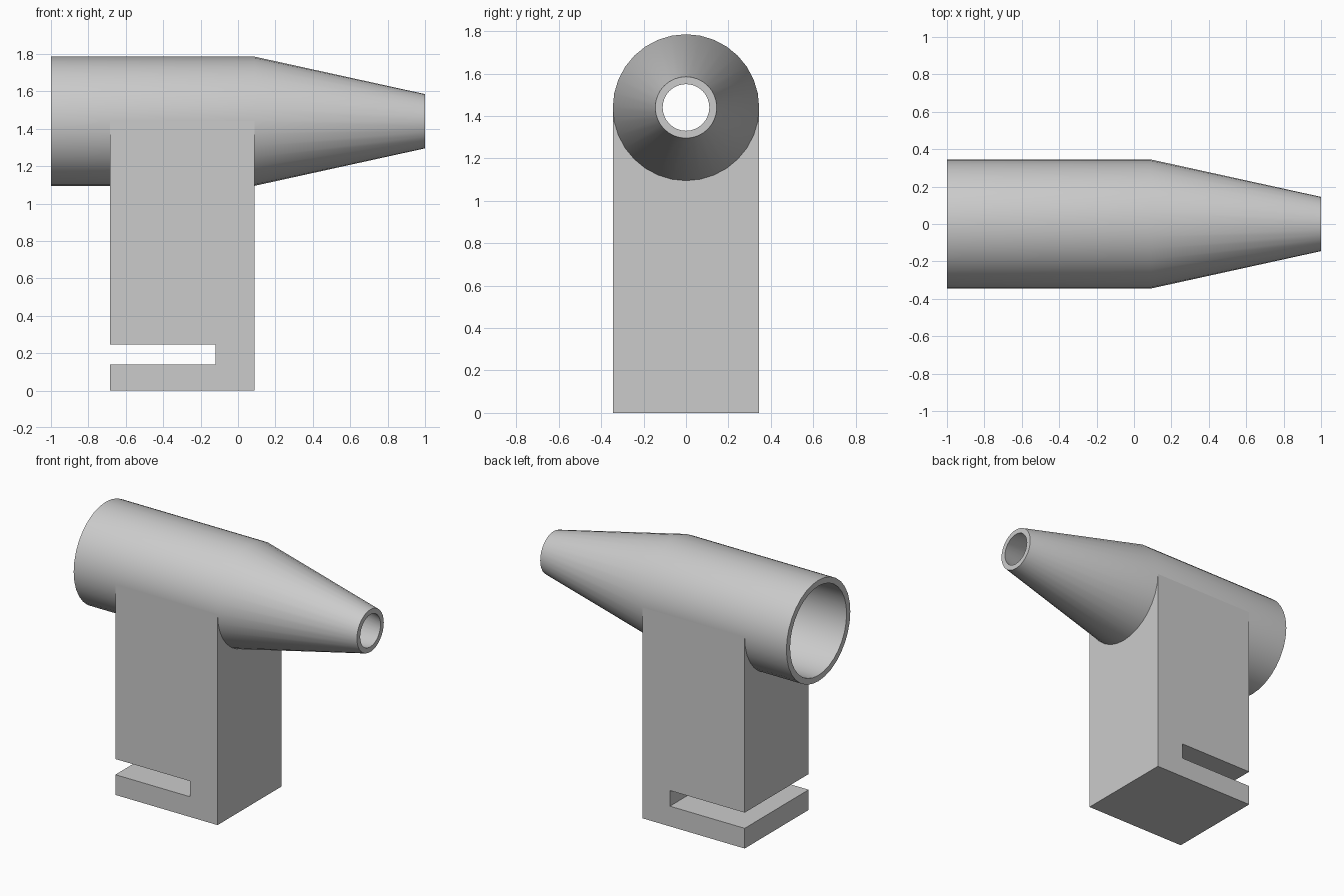
import bpy, bmesh, math
from mathutils import Matrix

cube = bpy.data.objects.get("Cube")
if cube:
    bpy.data.objects.remove(cube, do_unlink=True)

AXIS_Z = 1.44    # height of the barrel axis
RADIUS = 0.345
SEGMENTS = 32

grey = bpy.data.materials.new("plain grey")
grey.use_nodes = True
colour = (0.6, 0.6, 0.6, 1)
grey.diffuse_color = colour
grey.node_tree.nodes["Principled BSDF"].inputs["Base Color"].default_value = colour


def finish(name, bm):
    bmesh.ops.recalc_face_normals(bm, faces=bm.faces)
    mesh = bpy.data.meshes.new(name)
    bm.to_mesh(mesh)
    bm.free()
    mesh.materials.append(grey)
    obj = bpy.data.objects.new(name, mesh)
    bpy.context.collection.objects.link(obj)
    return obj


def activate(obj):
    bpy.ops.object.select_all(action='DESELECT')
    obj.select_set(True)
    bpy.context.view_layer.objects.active = obj


# Hollow barrel: closed wall profile (x, radius) spun around the x axis
wall = [(-1, RADIUS), (0.09, RADIUS), (1, 0.145),
        (1, 0.11), (0.09, 0.305), (-1, 0.305)]
bm = bmesh.new()
rings = []
for i in range(SEGMENTS):
    a = math.tau * i / SEGMENTS
    rings.append([bm.verts.new((x, r * math.cos(a), AXIS_Z + r * math.sin(a)))
                  for x, r in wall])
for i, ring in enumerate(rings):
    following = rings[(i + 1) % SEGMENTS]
    for j in range(len(wall)):
        k = (j + 1) % len(wall)
        bm.faces.new((ring[j], ring[k], following[k], following[j]))
barrel = finish("barrel", bm)
activate(barrel)
bpy.ops.object.shade_smooth_by_angle(angle=math.radians(30))

# Handle: side outline with a slot near the foot, extruded across y
back, front, slot_end = -0.685, 0.087, -0.12
outline = [(back, 0), (front, 0), (front, AXIS_Z), (back, AXIS_Z),
           (back, 0.245), (slot_end, 0.245), (slot_end, 0.138), (back, 0.138)]
bm = bmesh.new()
face = bm.faces.new([bm.verts.new((x, -RADIUS, z)) for x, z in outline])
extruded = bmesh.ops.extrude_face_region(bm, geom=[face])["geom"]
bmesh.ops.translate(bm, vec=(0, 2 * RADIUS, 0),
                    verts=[v for v in extruded if isinstance(v, bmesh.types.BMVert)])
handle = finish("handle", bm)

# Bore cutter keeps the handle out of the barrel's hollow
bm = bmesh.new()
bmesh.ops.create_cone(bm, cap_ends=True, segments=SEGMENTS, radius1=0.325,
                      radius2=0.325, depth=1.4,
                      matrix=Matrix.Translation((-0.3, 0, AXIS_Z))
                      @ Matrix.Rotation(math.pi / 2, 4, 'Y'))
cutter = finish("bore_cutter", bm)
cutter.hide_render = True
cut = handle.modifiers.new("bore", 'BOOLEAN')
cut.operation = 'DIFFERENCE'
cut.solver = 'EXACT'
cut.object = cutter
activate(handle)
bpy.ops.object.modifier_apply(modifier=cut.name)
bpy.data.objects.remove(cutter, do_unlink=True)
